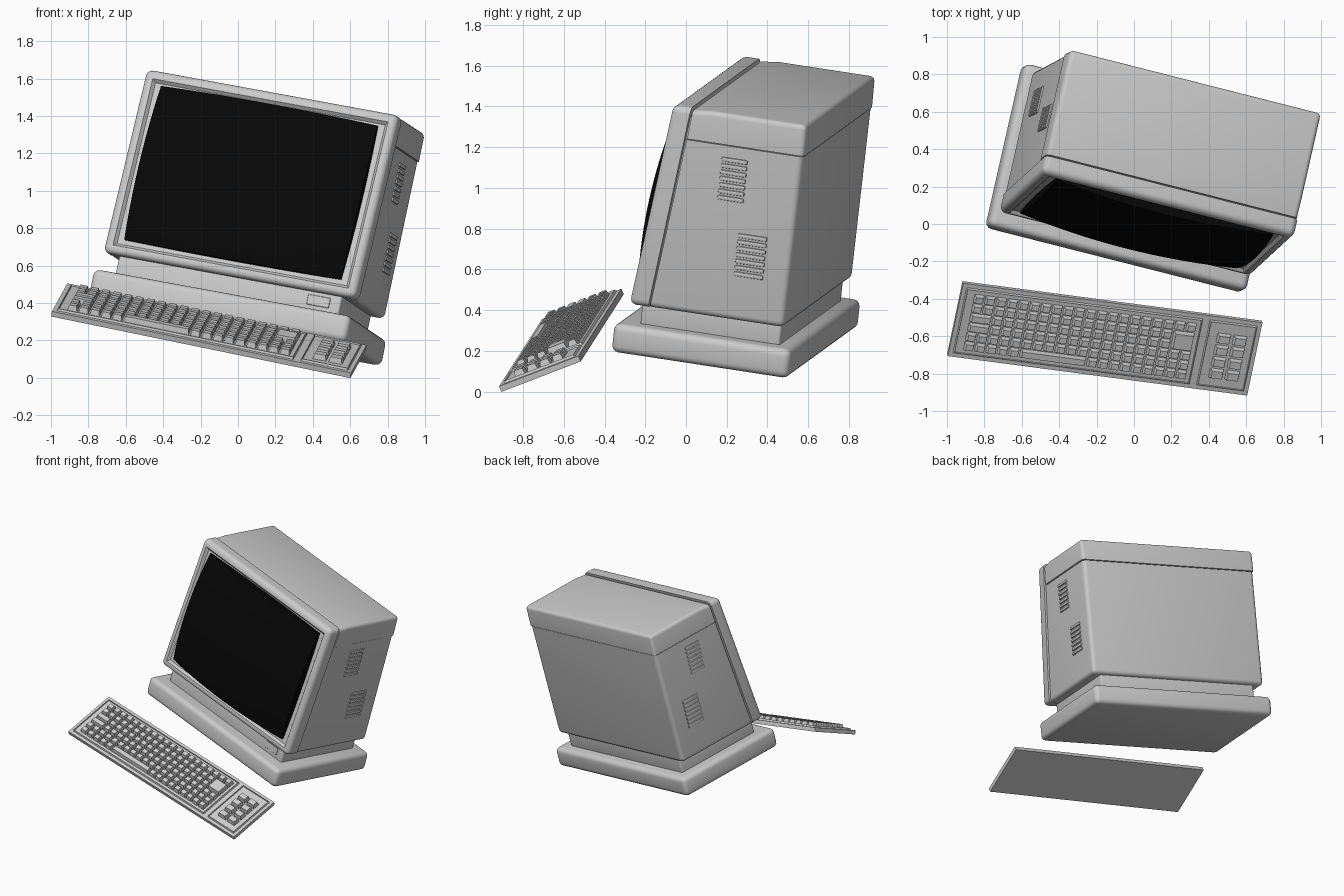
import bpy, bmesh
from math import radians
from mathutils import Matrix, Vector

if "Cube" in bpy.data.objects:
    bpy.data.objects.remove(bpy.data.objects["Cube"])


def frame(u, v, origin):
    u = Vector(u).normalized()
    v = Vector(v)
    v = (v - u * v.dot(u)).normalized()
    m = Matrix((u, v, u.cross(v))).transposed().to_4x4()
    m.translation = Vector(origin)
    return m


# Local frames: the computer and the keyboard each sit tilted in space
U = Vector((0.954, -0.242, -0.175))
COMPUTER = frame(U, (0.218, 0.964, -0.147), U * -0.117)
KEYBOARD = frame((0.971, -0.128, -0.2), (0.188, 0.917, 0.3525), (-0.999, -0.695, 0.328))


def finish(name, bm, mat):
    bmesh.ops.recalc_face_normals(bm, faces=bm.faces)
    me = bpy.data.meshes.new(name)
    bm.to_mesh(me)
    bm.free()
    ob = bpy.data.objects.new(name, me)
    bpy.context.collection.objects.link(ob)
    ob.matrix_world = mat
    bpy.ops.object.select_all(action='DESELECT')
    ob.select_set(True)
    bpy.context.view_layer.objects.active = ob
    bpy.ops.object.shade_smooth_by_angle(angle=radians(35))
    return ob


def round_edges(bm, width, segs=4, skip=lambda p: False):
    """Bevel sharp edges, except those with both ends where skip is true."""
    bmesh.ops.recalc_face_normals(bm, faces=bm.faces)
    es = [e for e in bm.edges if e.calc_face_angle(0) > radians(40)
          and not all(skip(v.co) for v in e.verts)]
    bmesh.ops.bevel(bm, geom=es, offset=width, segments=segs, profile=0.5, affect='EDGES')


def add_box(bm, lo, hi, taper=0.0):
    """Box between two corners; the top shrinks by taper on every side."""
    vs = []
    for z, t in ((lo[2], 0), (hi[2], taper)):
        for x, y in ((lo[0] + t, lo[1] + t), (hi[0] - t, lo[1] + t),
                     (hi[0] - t, hi[1] - t), (lo[0] + t, hi[1] - t)):
            vs.append(bm.verts.new((x, y, z)))
    bm.faces.new(vs[3::-1])
    top = bm.faces.new(vs[4:])
    for i in range(4):
        j = (i + 1) % 4
        bm.faces.new((vs[i], vs[j], vs[4 + j], vs[4 + i]))
    return top


def box(name, lo, hi, mat, bevel, segs=4):
    bm = bmesh.new()
    add_box(bm, lo, hi)
    round_edges(bm, bevel, segs)
    return finish(name, bm, mat)


def prism(profile, half):
    """Side profile (y, z) stretched across the width."""
    bm = bmesh.new()
    n = len(profile)
    rows = [[bm.verts.new((s * half, y, z)) for y, z in profile] for s in (-1, 1)]
    bm.faces.new(rows[0])
    bm.faces.new(rows[1][::-1])
    for i in range(n):
        j = (i + 1) % n
        bm.faces.new((rows[0][i], rows[1][i], rows[1][j], rows[0][j]))
    bmesh.ops.recalc_face_normals(bm, faces=bm.faces)
    return bm


# Foot plate and neck
box("base", (-0.722, -0.262, 0.266), (0.722, 0.64, 0.412), COMPUTER, 0.035)
box("neck", (-0.625, -0.15, 0.39), (0.625, 0.56, 0.54), COMPUTER, 0.012)
box("neck_badge", (0.44, -0.154, 0.44), (0.565, -0.14, 0.495), COMPUTER, 0.002, 1)

# Tilt of the front
SLOPE = 0.1127


def front(z):
    return -0.2 + (z - 0.513) * SLOPE


# Lower case and top lid, rounded only where they are not meeting another part
bm = prism([(-0.094, 0.513), (0.588, 0.513), (0.596, 1.375), (0.003, 1.375)], 0.697)
round_edges(bm, 0.03, skip=lambda p: p.z > 1.3 or p.y < 0.1)
finish("case_body", bm, COMPUTER)
bm = prism([(0.006, 1.38), (0.6, 1.38), (0.598, 1.535), (0.11, 1.535), (0.02, 1.524)], 0.703)
round_edges(bm, 0.025, skip=lambda p: p.z < 1.4 or p.y < 0.05)
finish("case_lid", bm, COMPUTER)
finish("case_core", prism([(-0.15, 0.54), (0.57, 0.54), (0.57, 1.49), (-0.05, 1.49)], 0.675), COMPUTER)

# Tilted bezel with rounded front and a sloping inner lip
bm = prism([(front(0.513), 0.513), (front(1.537), 1.537), (0.011, 1.537), (-0.1, 0.513)], 0.707)
round_edges(bm, 0.035, 5, skip=lambda p: p.y > front(p.z) + 0.05)
face = max(bm.faces, key=lambda f: f.calc_area() * -f.normal.y)
bmesh.ops.inset_region(bm, faces=[face], thickness=0.018)
bmesh.ops.inset_region(bm, faces=[face], thickness=0.022, depth=-0.018)
finish("bezel", bm, COMPUTER)

# Bulging screen
bm = bmesh.new()
bmesh.ops.create_grid(bm, x_segments=24, y_segments=18, size=1)
edges = [e for e in bm.edges if e.is_boundary]
for v in bm.verts:
    s, t = v.co.x, v.co.y
    h = 0.042 * (1 - s * s) + 0.034 * (1 - t * t) - 0.004
    z = 1.03 + t * 0.436 * (1 - 0.015 * s * s)
    v.co = (s * 0.616 * (1 - 0.015 * t * t), front(z) - h, z)
skirt = bmesh.ops.extrude_edge_only(bm, edges=edges)["geom"]
for v in skirt:
    if isinstance(v, bmesh.types.BMVert):
        v.co.y = front(v.co.z) + 0.025
screen = finish("screen", bm, COMPUTER)
black = bpy.data.materials.new("screen_black")
black.diffuse_color = (0.002, 0.002, 0.002, 1)
black.use_nodes = True
black.node_tree.nodes["Principled BSDF"].inputs["Base Color"].default_value = black.diffuse_color
screen.data.materials.append(black)

# Side vents: two stacks of slats on each side
bm = bmesh.new()
for side in (-1, 1):
    for y, z, w in ((0.255, 1.21, 0.066), (0.385, 0.843, 0.074)):
        for i in range(7):
            zc = z + (i - 3) * 0.032
            x0, x1 = sorted((side * 0.68, side * 0.706))
            add_box(bm, (x0, y - w, zc - 0.011), (x1, y + w, zc + 0.011))
round_edges(bm, 0.006, 2)
finish("side_vents", bm, COMPUTER)

# Keyboard slab with two sunken key panels
bm = bmesh.new()
add_box(bm, (0, 0, 0), (1.647, 0.425, 0.03))
for x0, x1 in ((0.022, 1.325), (1.362, 1.625)):
    top = add_box(bm, (x0, 0.022, 0.028), (x1, 0.403, 0.042), 0.006)
    bmesh.ops.inset_region(bm, faces=[top], thickness=0.018)
    bmesh.ops.inset_region(bm, faces=[top], thickness=0.004, depth=-0.008)
finish("keyboard_case", bm, KEYBOARD)


# Keycaps
def key(bm, x, y, w=0.055, d=0.049, h=0.064):
    top = add_box(bm, (x - w / 2, y - d / 2, 0.03), (x + w / 2, y + d / 2, h), 0.008)
    bmesh.ops.inset_region(bm, faces=[top], thickness=0.004, depth=-0.002)


bm = bmesh.new()
P, R = 0.0615, 0.055
for r in range(6):
    y = 0.075 + r * R
    for c in range(20):
        if r == 0 and 5 <= c <= 10:
            continue
        if r in (2, 3) and c in (0, 1) or r in (3, 4) and c in (18, 19):
            continue
        key(bm, 0.1 + c * P, y)
key(bm, 0.1 + 7.5 * P, 0.075, 6 * P - 0.008)
for r in (2, 3):
    key(bm, 0.1 + 0.5 * P, 0.075 + r * R, 2 * P - 0.008)
key(bm, 0.1 + 18.5 * P, 0.075 + 3.5 * R, 2 * P - 0.008, 2 * R - 0.008, 0.068)
finish("keys", bm, KEYBOARD)

bm = bmesh.new()
for r in range(4):
    for c in range(2):
        key(bm, 1.455 + c * 0.088, 0.105 + r * 0.068, 0.075, 0.056)
finish("number_pad_keys", bm, KEYBOARD)
